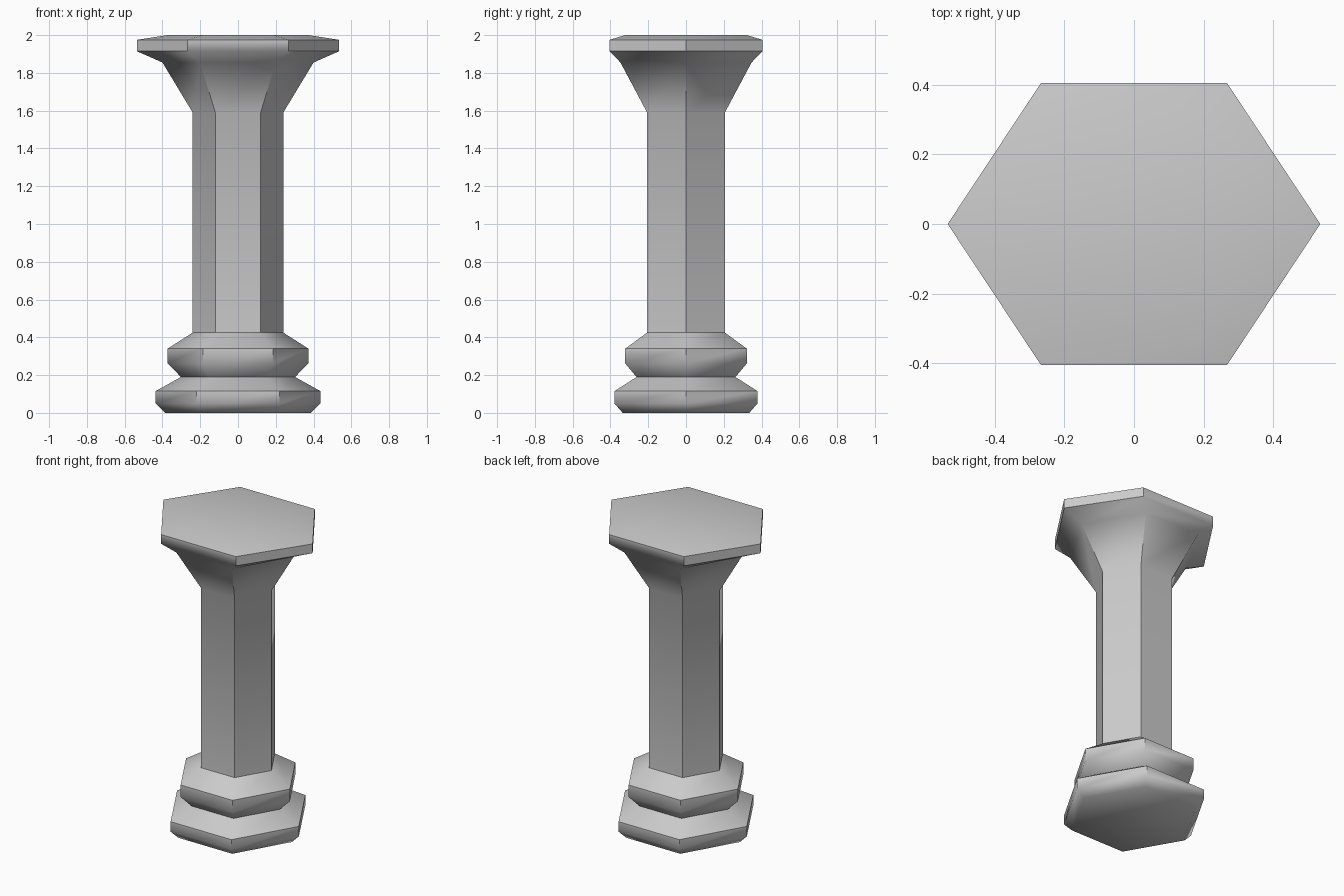
import bpy, bmesh
from math import cos, sin, pi, radians

if "Cube" in bpy.data.objects:
    bpy.data.objects.remove(bpy.data.objects["Cube"])

# Column profile: height, corner reach in x, flat-side reach in y
profile = [
    (0.00, 0.387, 0.335), (0.05, 0.437, 0.379), (0.115, 0.437, 0.379),   # foot
    (0.19, 0.302, 0.262),                                                # groove
    (0.262, 0.373, 0.322), (0.34, 0.373, 0.322),                         # upper ring
    (0.425, 0.24, 0.206), (1.59, 0.24, 0.206),                           # shaft
    (1.855, 0.40, 0.347),                                                # flare
    (1.915, 0.536, 0.405), (1.975, 0.536, 0.405), (2.00, 0.373, 0.322),  # cap
]
SIDES = 6

bm = bmesh.new()
rings = []
for z, rx, ry in profile:
    rings.append([bm.verts.new((rx * cos(2 * pi * i / SIDES),
                                ry / sin(pi / 3) * sin(2 * pi * i / SIDES), z))
                  for i in range(SIDES)])

# Side faces between neighbouring rings
for low, high in zip(rings, rings[1:]):
    for i in range(SIDES):
        j = (i + 1) % SIDES
        bm.faces.new((low[i], low[j], high[j], high[i]))

# Bottom and top faces
bm.faces.new(rings[0][::-1])
bm.faces.new(rings[-1])
bmesh.ops.recalc_face_normals(bm, faces=bm.faces)

mesh = bpy.data.meshes.new("hexagonal_column")
bm.to_mesh(mesh)
bm.free()
column = bpy.data.objects.new("hexagonal_column", mesh)
bpy.context.collection.objects.link(column)
bpy.context.view_layer.objects.active = column
column.select_set(True)
bpy.ops.object.shade_smooth_by_angle(angle=radians(50))
